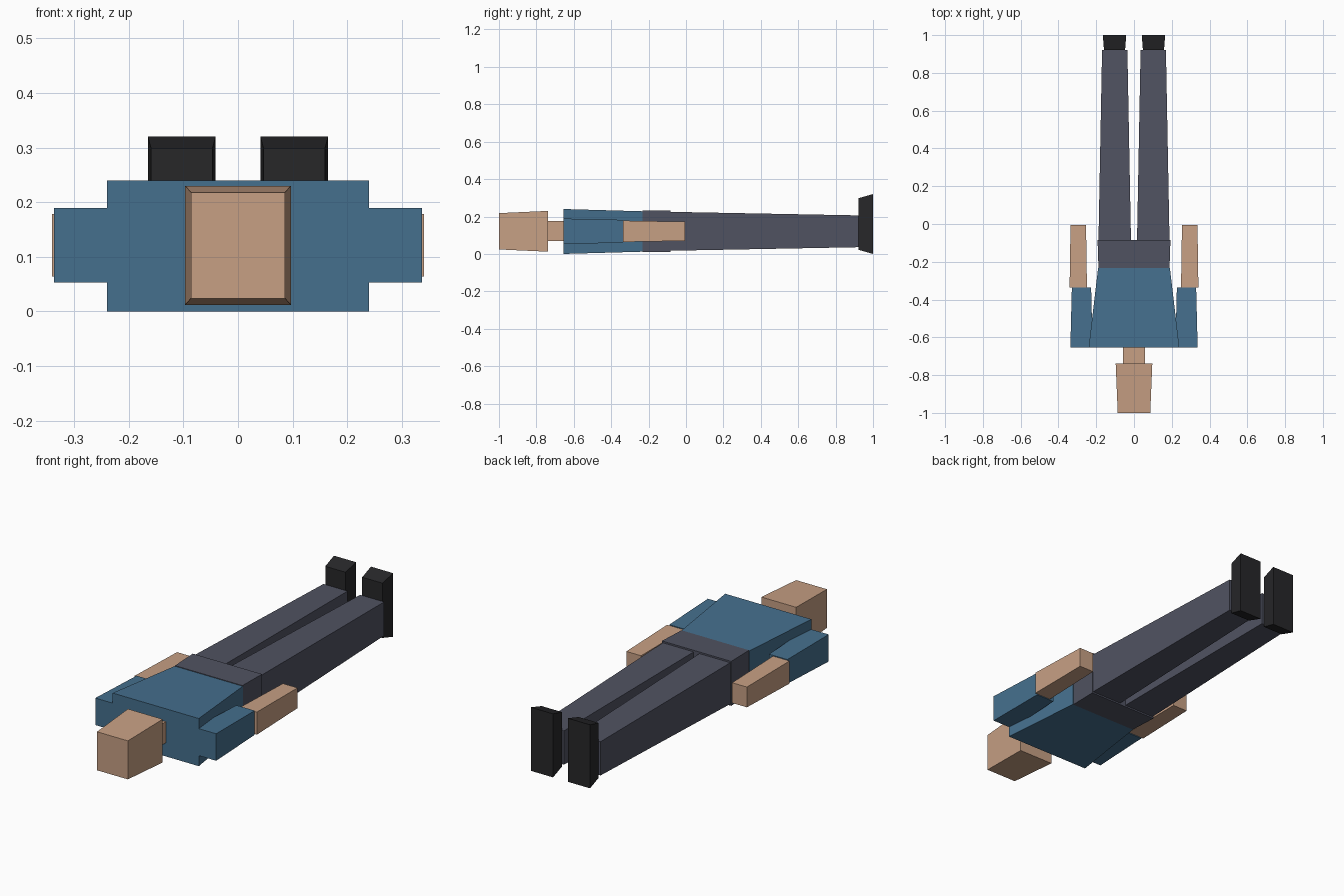
import bpy

if "Cube" in bpy.data.objects:
    bpy.data.objects.remove(bpy.data.objects["Cube"])


def material(name, rgb):
    m = bpy.data.materials.new(name)
    m.diffuse_color = (*rgb, 1)
    m.use_nodes = True
    m.node_tree.nodes["Principled BSDF"].inputs["Base Color"].default_value = m.diffuse_color
    return m


skin = material("skin", (0.57, 0.35, 0.23))
shirt = material("shirt", (0.06, 0.16, 0.27))
trousers = material("trousers", (0.08, 0.085, 0.12))
shoe = material("shoe", (0.02, 0.02, 0.022))


def block(name, mat, x, z, y0, half0, y1, half1):
    """Tapered box along y, centred on (x, z), with (x, z) half sizes at each end."""
    verts = [(x + sx * hx, y, z + sz * hz)
             for y, (hx, hz) in ((y0, half0), (y1, half1))
             for sx, sz in ((-1, -1), (1, -1), (1, 1), (-1, 1))]
    faces = [(0, 1, 2, 3), (7, 6, 5, 4)]
    faces += [(i, i + 4, (i + 1) % 4 + 4, (i + 1) % 4) for i in range(4)]
    mesh = bpy.data.meshes.new(name)
    mesh.from_pydata(verts, [], faces)
    mesh.materials.append(mat)
    obj = bpy.data.objects.new(name, mesh)
    bpy.context.collection.objects.link(obj)


# Head, neck and body on the centre line
block("head", skin, 0, 0.121, -1.0, (0.086, 0.097), -0.738, (0.097, 0.109))
block("neck", skin, 0, 0.122, -0.738, (0.057, 0.053), -0.655, (0.057, 0.053))
block("torso", shirt, 0, 0.12, -0.655, (0.24, 0.12), -0.233, (0.19, 0.108))
block("pelvis", trousers, 0, 0.121, -0.233, (0.188, 0.11), -0.084, (0.193, 0.112))

# Arms and legs on both sides
for side, s in (("left", -1), ("right", 1)):
    block(f"{side}_sleeve", shirt, s * 0.278, 0.121,
          -0.655, (0.059, 0.068), -0.337, (0.051, 0.061))
    block(f"{side}_forearm", skin, s * 0.295, 0.121,
          -0.337, (0.046, 0.057), -0.005, (0.041, 0.051))
    block(f"{side}_leg", trousers, s * 0.102, 0.121,
          -0.084, (0.086, 0.104), 0.922, (0.067, 0.085))
    block(f"{side}_shoe", shoe, s * 0.103, 0.16,
          0.922, (0.056, 0.138), 1.0, (0.062, 0.16))
